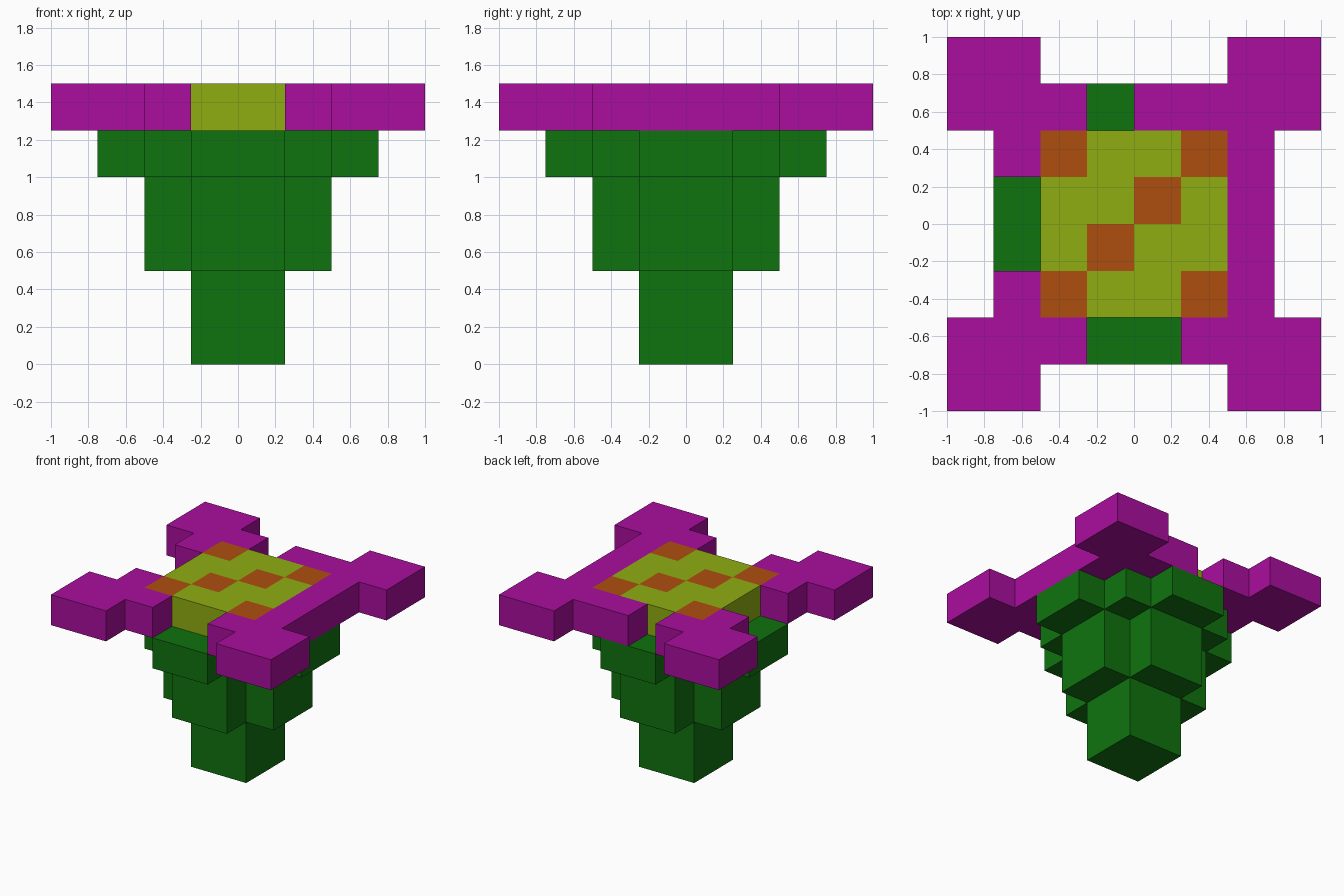
import bpy, bmesh

if "Cube" in bpy.data.objects:
    bpy.data.objects.remove(bpy.data.objects["Cube"])

U = 0.25  # size of one block


def material(name, rgb):
    m = bpy.data.materials.new(name)
    m.diffuse_color = (*rgb, 1)
    m.use_nodes = True
    m.node_tree.nodes["Principled BSDF"].inputs["Base Color"].default_value = m.diffuse_color
    return m


GREEN = material("leaf_green", (0.0048, 0.171, 0.0048))
PINK = material("petal_magenta", (0.402, 0.0044, 0.337))
YELLOW = material("centre_yellow", (0.275, 0.423, 0.0056))
ORANGE = material("seed_orange", (0.423, 0.0762, 0.0048))


def slab(name, cells, z0, z1, mats, pick=lambda c: 0):
    """Extrude a footprint of grid cells (i, j) between two heights."""
    bm = bmesh.new()
    verts = {}

    def v(i, j, z):
        if (i, j, z) not in verts:
            verts[i, j, z] = bm.verts.new((i * U, j * U, z))
        return verts[i, j, z]

    for i, j in sorted(cells):
        ring = [(i, j), (i + 1, j), (i + 1, j + 1), (i, j + 1)]
        faces = [[v(*p, z1) for p in ring], [v(*p, z0) for p in reversed(ring)]]
        for k, (di, dj) in enumerate([(0, -1), (1, 0), (0, 1), (-1, 0)]):
            if (i + di, j + dj) not in cells:      # wall only on open sides
                a, b = ring[k], ring[(k + 1) % 4]
                faces.append([v(*a, z0), v(*b, z0), v(*b, z1), v(*a, z1)])
        for f in faces:
            bm.faces.new(f).material_index = pick((i, j))
    bmesh.ops.dissolve_limit(bm, angle_limit=0.01, verts=bm.verts[:],
                             edges=bm.edges[:], delimit={'MATERIAL'})
    me = bpy.data.meshes.new(name)
    bm.to_mesh(me)
    bm.free()
    for m in mats:
        me.materials.append(m)
    ob = bpy.data.objects.new(name, me)
    bpy.context.collection.objects.link(ob)
    return ob


def rect(i0, i1, j0, j1):
    return {(i, j) for i in range(i0, i1) for j in range(j0, j1)}


def diamond(*halves):
    """Union of centred rectangles given as half sizes in blocks."""
    return set().union(*(rect(-a, a, -b, b) for a, b in halves))


# Green stem and the two widening tiers above it
slab("stem", diamond((1, 1)), 0, 0.5, [GREEN])
slab("lower_calyx", diamond((2, 1), (1, 2)), 0.5, 1.0, [GREEN])
slab("upper_calyx", diamond((3, 1), (2, 2), (1, 3)), 1.0, 1.25, [GREEN])

# Flower centre: orange corners plus two seeds on the diagonal
seeds = {(-2, -2), (-2, 1), (1, -2), (1, 1), (-1, -1), (0, 0)}
centre = diamond((2, 2))
slab("flower_centre", centre, 1.25, 1.5, [YELLOW, ORANGE],
     lambda c: int(c in seeds))

# Petals: ring around the centre plus four corner blocks, with three gaps
corners = set().union(*(rect(i, i + 2, j, j + 2) for i in (-4, 2) for j in (-4, 2)))
gaps = rect(-1, 1, -3, -2) | rect(-1, 0, 2, 3) | rect(-3, -2, -1, 1)
slab("petals", (diamond((3, 3)) - centre - gaps) | corners, 1.25, 1.5, [PINK])
